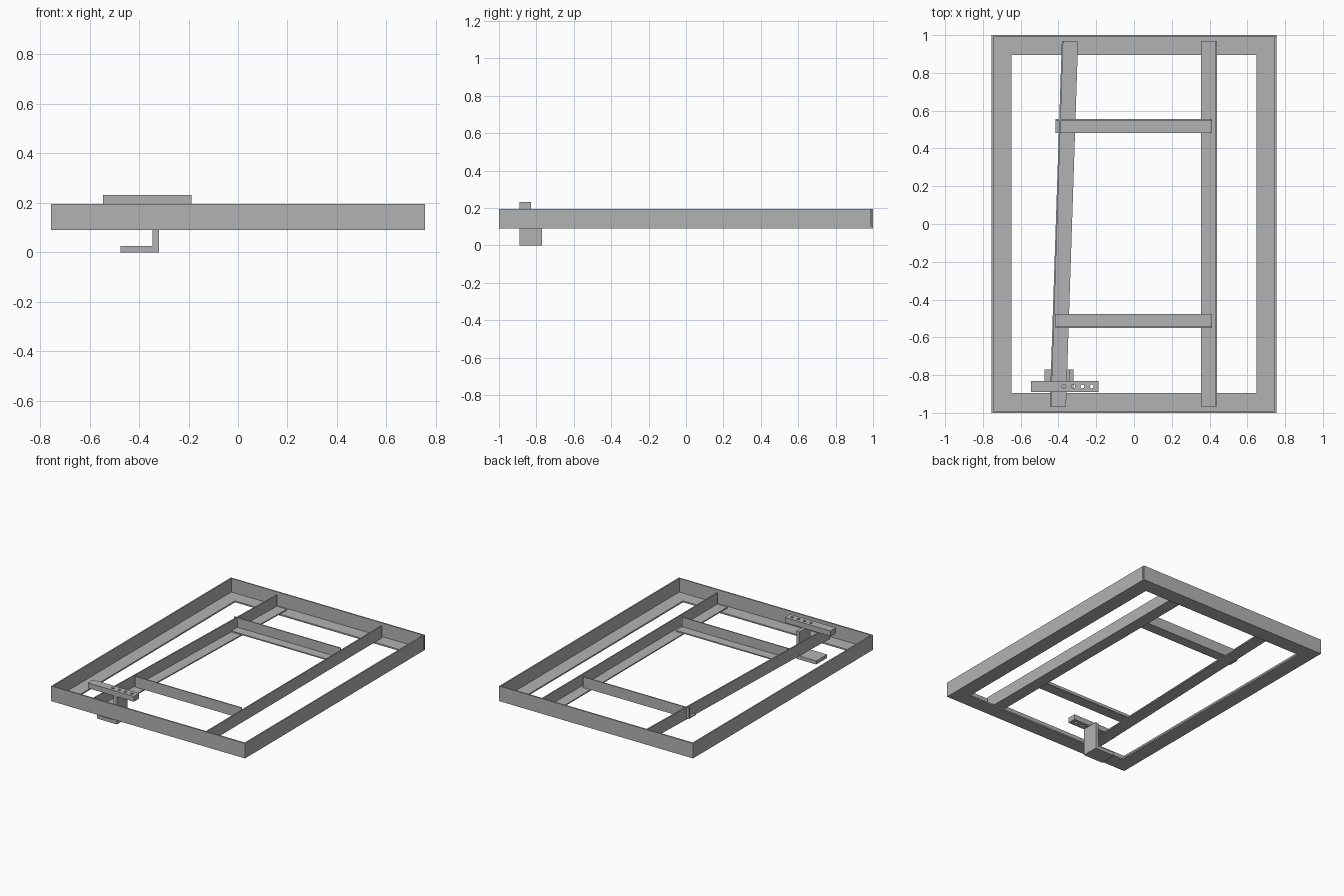
import bpy, bmesh
from mathutils import Vector

if "Cube" in bpy.data.objects:
    bpy.data.objects.remove(bpy.data.objects["Cube"])

GREY = (0.45, 0.45, 0.45, 1)
steel = bpy.data.materials.new("grey_steel")
steel.use_nodes = True
steel.diffuse_color = GREY
steel.node_tree.nodes["Principled BSDF"].inputs["Base Color"].default_value = GREY


def prism(name, profile, offset):
    """Extrude a closed 3D outline along an offset vector."""
    bm = bmesh.new()
    face = bm.faces.new([bm.verts.new(p) for p in profile])
    moved = bmesh.ops.extrude_face_region(bm, geom=[face], use_keep_orig=True)["geom"]
    bmesh.ops.translate(bm, verts=[g for g in moved if isinstance(g, bmesh.types.BMVert)], vec=offset)
    bmesh.ops.recalc_face_normals(bm, faces=bm.faces)
    mesh = bpy.data.meshes.new(name)
    bm.to_mesh(mesh)
    bm.free()
    mesh.materials.append(steel)
    obj = bpy.data.objects.new(name, mesh)
    bpy.context.collection.objects.link(obj)
    return obj


def angle_iron(name, start, end, size, thick, z):
    """L section: upright wall along start-end, bottom flange to the left."""
    a, b = Vector((*start, z)), Vector((*end, z))
    along = (b - a).normalized()
    left, up = Vector((-along.y, along.x, 0)), Vector((0, 0, 1))
    section = [(0, 0), (size, 0), (size, thick), (thick, thick), (thick, size), (0, size)]
    return prism(name, [a + left * u + up * v for u, v in section], b - a)


# Outer frame
for name, start, end in (
    ("front_frame", (-0.745, -1), (0.755, -1)),
    ("left_frame", (0.755, -0.99), (0.755, 0.987)),
    ("back_frame", (0.755, 1), (-0.755, 1)),
    ("right_frame", (-0.755, 0.99), (-0.755, -1)),
):
    angle_iron(name, start, end, 0.106, 0.01, 0.09)

# Inner rails resting on the frame flanges, the right one slightly skewed
angle_iron("left_rail", (0.44, -0.965), (0.44, 0.97), 0.086, 0.008, 0.1)
angle_iron("right_rail", (-0.382, 0.97), (-0.446, -0.965), 0.086, 0.008, 0.1)

# Cross bars between the rails
angle_iron("back_cross_bar", (0.412, 0.557), (-0.415, 0.557), 0.075, 0.008, 0.108)
angle_iron("front_cross_bar", (-0.415, -0.551), (0.412, -0.551), 0.075, 0.008, 0.108)

# Bracket with a foot below the frame
bracket = [(-0.475, 0), (-0.32, 0), (-0.32, 0.195), (-0.345, 0.195), (-0.345, 0.025), (-0.475, 0.025)]
prism("bracket", [(x, -0.89, z) for x, z in bracket], Vector((0, 0.12, 0)))

# Drilled bar on top of the bracket
bar = prism("drilled_bar", [(-0.545, y, z) for y, z in
            ((-0.89, 0.195), (-0.83, 0.195), (-0.83, 0.232), (-0.89, 0.232))], Vector((0.357, 0, 0)))
for i in range(4):
    bpy.ops.mesh.primitive_cylinder_add(vertices=16, radius=0.01, depth=0.1,
                                        location=(-0.371 + i * 0.049, -0.86, 0.21))
    drill = bpy.context.object
    drill.name = f"hole_cutter_{i + 1}"
    drill.data.materials.append(steel)
    drill.hide_render = True
    drill.hide_set(True)
    cut = bar.modifiers.new("hole", "BOOLEAN")
    cut.operation = "DIFFERENCE"
    cut.solver = "EXACT"
    cut.object = drill
